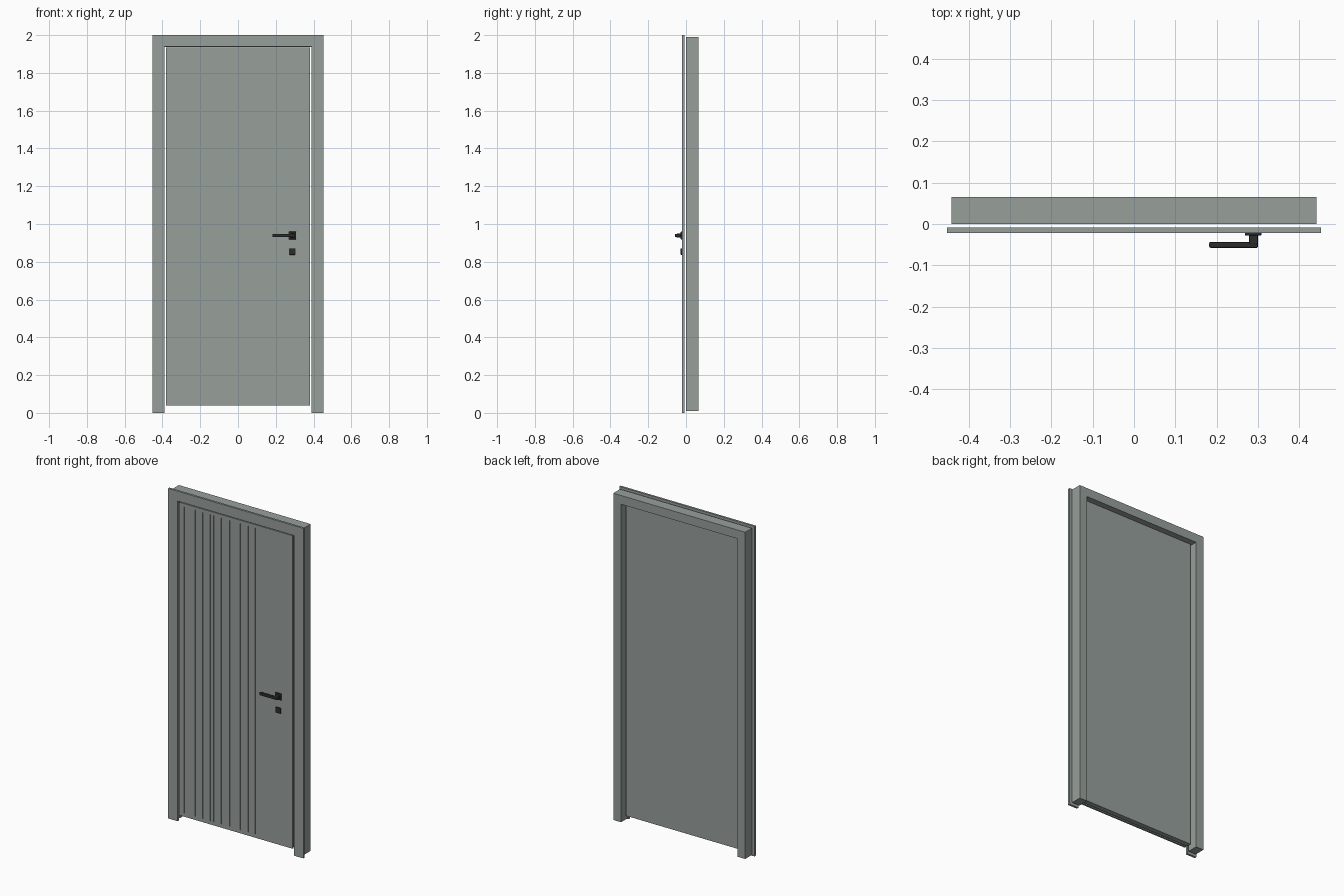
import bpy, bmesh
from mathutils import Matrix, Vector

cube = bpy.data.objects.get("Cube")
if cube:
    bpy.data.objects.remove(cube, do_unlink=True)


def material(name, rgb):
    mat = bpy.data.materials.new(name)
    mat.use_nodes = True
    color = (*rgb, 1.0)
    mat.diffuse_color = color
    mat.node_tree.nodes["Principled BSDF"].inputs["Base Color"].default_value = color
    return mat


GREY = material("grey_green_paint", (0.31, 0.35, 0.33))
BLACK = material("black_metal", (0.025, 0.025, 0.026))


def finish(name, bm, mat):
    mesh = bpy.data.meshes.new(name)
    bmesh.ops.recalc_face_normals(bm, faces=bm.faces)
    bm.to_mesh(mesh)
    bm.free()
    mesh.materials.append(mat)
    obj = bpy.data.objects.new(name, mesh)
    bpy.context.collection.objects.link(obj)
    return obj


def add_box(bm, x, y, z):
    lo, hi = Vector((x[0], y[0], z[0])), Vector((x[1], y[1], z[1]))
    matrix = Matrix.Translation((lo + hi) / 2) @ Matrix.Diagonal((*(hi - lo), 1))
    return bmesh.ops.create_cube(bm, size=1, matrix=matrix)["verts"]


def box(name, x, y, z, mat, bevel=0.0):
    bm = bmesh.new()
    add_box(bm, x, y, z)
    if bevel:
        bmesh.ops.bevel(bm, geom=bm.edges[:], offset=bevel, segments=2,
                        affect="EDGES", profile=0.5)
    return finish(name, bm, mat)


def portal(name, half, inner, bottom, top, inner_top, y):
    """Upside-down U outline, extruded in depth."""
    outline = [(-half, bottom), (-half, top), (half, top), (half, bottom),
               (inner, bottom), (inner, inner_top), (-inner, inner_top), (-inner, bottom)]
    bm = bmesh.new()
    face = bm.faces.new([bm.verts.new((px, y[0], pz)) for px, pz in outline])
    grown = bmesh.ops.extrude_face_region(bm, geom=[face])["geom"]
    verts = [g for g in grown if isinstance(g, bmesh.types.BMVert)]
    bmesh.ops.translate(bm, verts=verts, vec=(0, y[1] - y[0], 0))
    return finish(name, bm, GREY)


# Front trim and the deeper frame behind it
portal("front_trim", 0.453, 0.39, 0.0, 2.0, 1.94, (-0.022, -0.009))
portal("door_frame", 0.442, 0.39, 0.01, 1.99, 1.937, (0.0, 0.065))

# Door leaf: inner panel and grooved outer panel
LEAF_X, LEAF_Z = (-0.38, 0.38), (0.038, 1.935)
box("inner_panel", LEAF_X, (0.0, 0.03), LEAF_Z, GREY)
panel = box("outer_panel", LEAF_X, (-0.02, -0.009), LEAF_Z, GREY)

# Vertical grooves cut into the outer panel
GROOVES = (-0.345, -0.272, -0.22, -0.171, -0.148, -0.096, -0.042, 0.03, 0.084, 0.13)
bm = bmesh.new()
for gx in GROOVES:
    add_box(bm, (gx - 0.0025, gx + 0.0025), (-0.03, -0.015), (0.06, 1.915))
cutter = finish("groove_cutter", bm, GREY)
cutter.hide_render = True
cut = panel.modifiers.new("grooves", "BOOLEAN")
cut.operation = "DIFFERENCE"
cut.solver = "EXACT"
cut.object = cutter
depsgraph = bpy.context.evaluated_depsgraph_get()
carved = bpy.data.meshes.new_from_object(panel.evaluated_get(depsgraph))
panel.modifiers.clear()
panel.data = carved
bpy.data.objects.remove(cutter, do_unlink=True)

# Handle: square rose, neck and lever
box("handle_rose", (0.268, 0.308), (-0.028, -0.02), (0.919, 0.959), BLACK, 0.002)
box("handle_neck", (0.278, 0.3), (-0.05, -0.026), (0.929, 0.949), BLACK, 0.003)
box("handle_lever", (0.182, 0.3), (-0.058, -0.043), (0.93, 0.948), BLACK, 0.004)

# Lock plate below the handle with a raised keyhole cover
box("lock_plate", (0.27, 0.304), (-0.028, -0.02), (0.837, 0.871), BLACK, 0.002)
